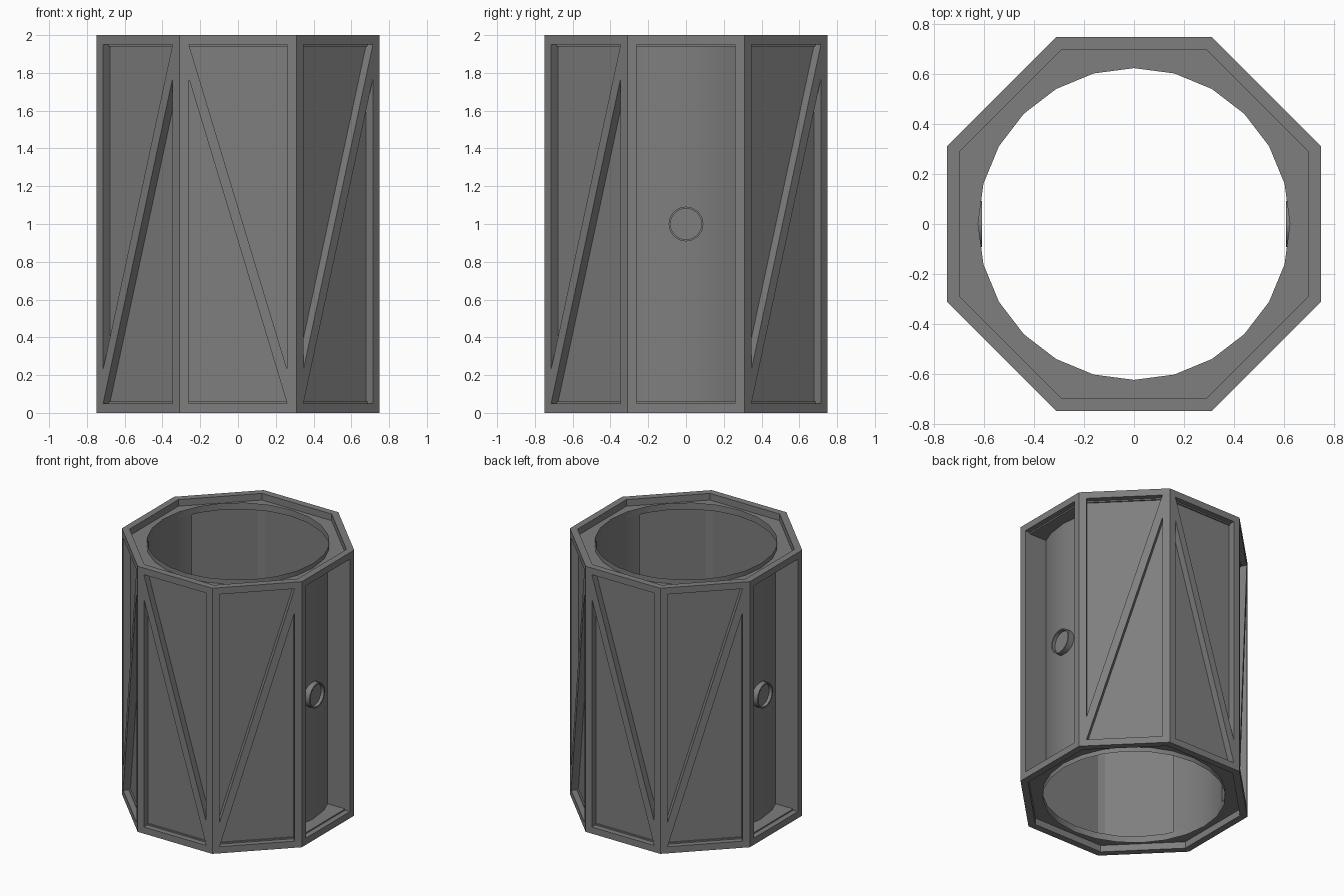
import bpy, bmesh, math
from mathutils import Vector

if "Cube" in bpy.data.objects:
    bpy.data.objects.remove(bpy.data.objects["Cube"])

OUT, IN, BACK = 0.75, 0.70, 0.69        # octagon distances: frame face, panel face, panel back
U, Z0, Z1 = 0.26, 0.05, 1.95            # opening half width, bottom and top
R, H = 0.625, 2.0                       # inner circle radius, full height

grey = bpy.data.materials.new("dark grey")
grey.diffuse_color = (0.21, 0.21, 0.213, 1)
grey.use_nodes = True
grey.node_tree.nodes["Principled BSDF"].inputs["Base Color"].default_value = grey.diffuse_color


def finish(name, bm, smooth=False):
    bmesh.ops.recalc_face_normals(bm, faces=bm.faces)
    me = bpy.data.meshes.new(name)
    bm.to_mesh(me)
    bm.free()
    me.materials.append(grey)
    ob = bpy.data.objects.new(name, me)
    bpy.context.collection.objects.link(ob)
    if smooth:
        bpy.ops.object.select_all(action='DESELECT')
        ob.select_set(True)
        bpy.context.view_layer.objects.active = ob
        bpy.ops.object.shade_smooth_by_angle(angle=math.radians(30))
    return ob


def side(az, u, d, z=0.0):
    """Point on the side facing az: u to the right seen from outside, d out from the axis."""
    c, s = math.cos(az), math.sin(az)
    return Vector((d * c - u * s, d * s + u * c, z))


def prism(name, bottom, top):
    bm = bmesh.new()
    a = [bm.verts.new(p) for p in bottom]
    b = [bm.verts.new(p) for p in top]
    bm.faces.new(a)
    bm.faces.new(b)
    for i in range(len(a)):
        j = (i + 1) % len(a)
        bm.faces.new((a[i], a[j], b[j], b[i]))
    return finish(name, bm)


def polar(apothem, n, angle, shift=0.0):
    """Radius of a regular n-gon at an angle."""
    h = math.pi / n
    return apothem / math.cos((angle + shift + h) % (2 * h) - h)


def ring(name, angles, outer, inner, z0, z1):
    bm = bmesh.new()
    rows = []
    for a in angles:
        rows.append([bm.verts.new((r * math.cos(a), r * math.sin(a), z))
                     for r, z in ((outer(a), z0), (outer(a), z1), (inner(a), z1), (inner(a), z0))])
    for i, p in enumerate(rows):
        q = rows[(i + 1) % len(rows)]
        for k in range(4):
            m = (k + 1) % 4
            bm.faces.new((p[k], q[k], q[m], p[m]))
    return finish(name, bm)


def octagon(apothem):
    return lambda a: polar(apothem, 8, a)


def circle24(a):
    return polar(R * math.cos(math.pi / 24), 24, a, math.pi / 24)


corners = [math.radians(22.5 + 45 * i) for i in range(8)]
fine = [math.radians(7.5 * i) for i in range(48)]

# Top and bottom: outer rim, recessed plate with round hole, thin lip round the hole
for end, flip in (("top", False), ("bottom", True)):
    def span(a, b):
        return (H - b, H - a) if flip else (a, b)
    ring(end + "_rim", corners, octagon(OUT), octagon(IN), *span(Z1, H))
    ring(end + "_plate", fine, octagon(IN + 0.01), circle24, *span(Z1 - 0.01, Z1))
    bm = bmesh.new()
    lo, hi = span(Z1 - 0.015, 1.985)
    pts = [(R * math.cos(math.radians(15 * i)), R * math.sin(math.radians(15 * i))) for i in range(24)]
    rows = [(bm.verts.new((x, y, lo)), bm.verts.new((x, y, hi))) for x, y in pts]
    for i in range(24):
        p, q = rows[i], rows[(i + 1) % 24]
        bm.faces.new((p[0], q[0], q[1], p[1]))
    finish(end + "_hole_lip", bm, True)

half = OUT * math.tan(math.pi / 8)
for i in range(8):
    az, nxt = math.radians(45 * i), math.radians(45 * (i + 1))
    # Corner post with chamfered inner side
    def section(z):
        return [side(az, U, OUT, z), side(az, half, OUT, z), side(nxt, -U, OUT, z),
                side(nxt, -U, BACK, z), side(az, U, BACK, z)]
    prism(f"corner_post_{i}", section(Z0), section(Z1))

    if i % 4:
        # Closed side: recessed panel and diagonal brace
        rect = [(-U, Z0), (U, Z0), (U, Z1), (-U, Z1)]
        prism(f"panel_{i}", [side(az, u, BACK, z) for u, z in rect],
              [side(az, u, IN, z) for u, z in rect])
        m = 1 if i in (2, 6) else -1
        brace = [(-U * m, Z1), (U * m, 0.23), (U * m, Z0), (-U * m, 1.77)]
        prism(f"diagonal_brace_{i}", [side(az, u, IN, z) for u, z in brace],
              [side(az, u, OUT, z) for u, z in brace])
        continue

    # Open side: flat bay cheeks and curved back wall
    a15 = math.radians(15)
    prof = [(-U, IN), (-U, 0.565), (-R * math.sin(a15), R * math.cos(a15)), (0, R),
            (R * math.sin(a15), R * math.cos(a15)), (U, 0.565), (U, IN)]
    bm = bmesh.new()
    rows = [(bm.verts.new(side(az, u, d, Z0)), bm.verts.new(side(az, u, d, Z1))) for u, d in prof]
    for p, q in zip(rows, rows[1:]):
        bm.faces.new((p[0], q[0], q[1], p[1]))
    finish(f"bay_wall_{i}", bm, True)

    # Round button: raised collar with a recessed disc
    bm = bmesh.new()
    steps = [(0.092, 0.61), (0.092, 0.66), (0.082, 0.66), (0.082, 0.635)]
    n = 24
    loops = [[bm.verts.new(side(az, r * math.cos(2 * math.pi * k / n), d,
                                1.0 + r * math.sin(2 * math.pi * k / n))) for k in range(n)]
             for r, d in steps]
    for a, b in zip(loops, loops[1:]):
        for k in range(n):
            j = (k + 1) % n
            bm.faces.new((a[k], a[j], b[j], b[k]))
    bm.faces.new(loops[-1])
    bm.faces.new(loops[0])
    finish(f"round_button_{i}", bm, True)
